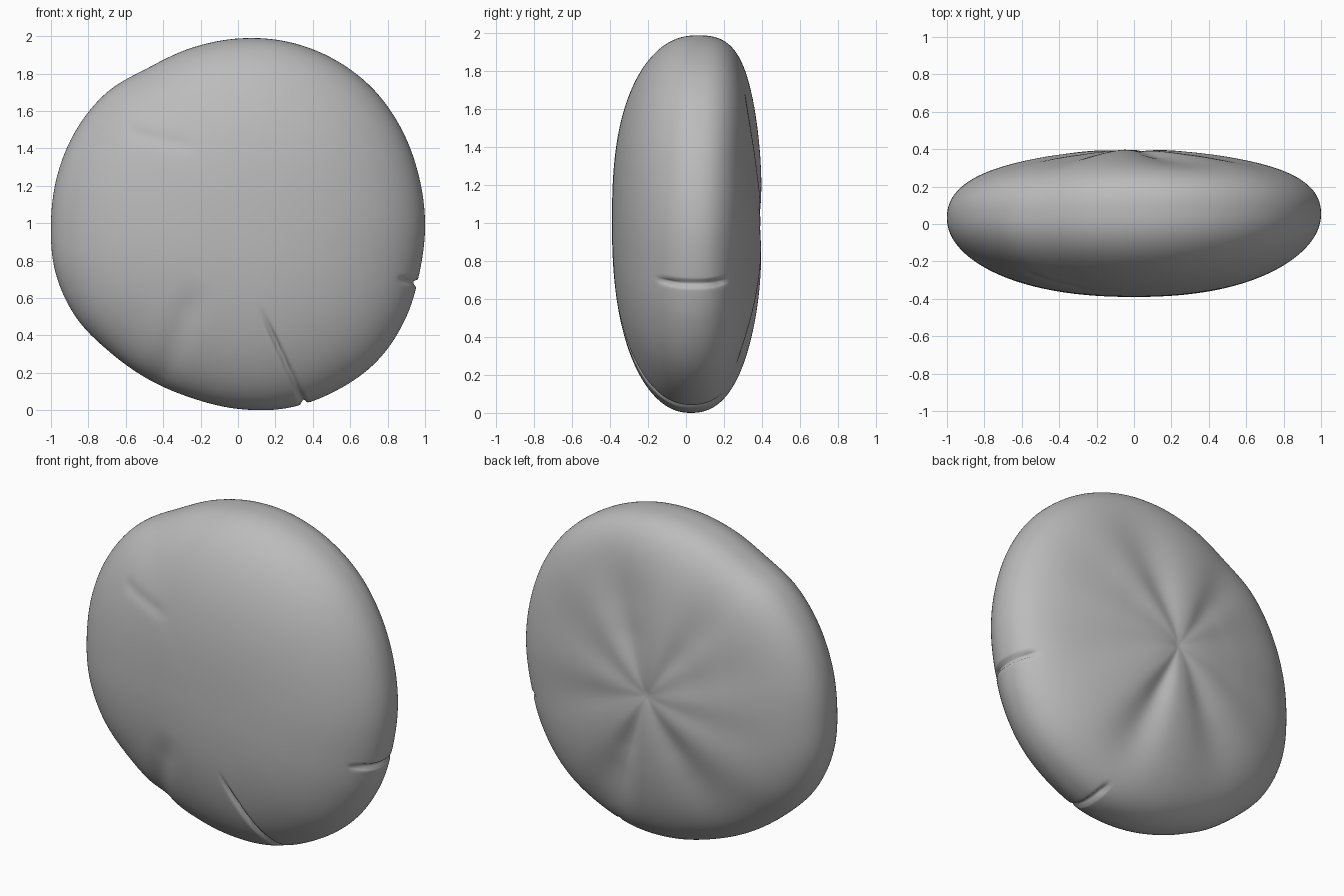
import bpy, bmesh
from math import sin, cos, pi, atan2, exp, degrees, hypot

cube = bpy.data.objects.get("Cube")
if cube:
    bpy.data.objects.remove(cube)

# Outline radius every 15 degrees, counter-clockwise from +x, about (0, 1)
OUTLINE = [1.0, 1.0, 1.01, 1.02, 1.018, 1.008, .99, .972, .962, .992, 1.0, 1.0,
           1.0, 1.01, 1.0, .97, .96, .964, .99, 1.02, 1.035, 1.045, 1.03, 1.005]
# Soft radial folds on the back: angle, angular width, depth
BACK_FOLDS = [(70, 18, .04), (125, 12, .022), (152, 20, .02), (190, 14, .012),
              (238, 17, .03), (292, 11, .04), (345, 16, .015), (30, 20, .02)]
# Creases on the front and rim: start, end, width, depth, y limits
CREASES = [((.11, .57), (.38, -.02), .012, .028, -1, .2),
           ((.84, .71), (1.05, .66), .012, .028, -.24, .26),
           ((-.2, .72), (-.4, .2), .08, .014, -1, 0),
           ((-.2, 1.4), (-.54, 1.48), .04, .007, -1, 0)]


def outline(a):
    """Smooth periodic interpolation of the outline."""
    t = a / 15 % len(OUTLINE)
    i, f = int(t), t % 1
    p, q, r, s = (OUTLINE[(i + k) % len(OUTLINE)] for k in (-1, 0, 1, 2))
    return q + .5 * f * (r - p + f * (2*p - 5*q + 4*r - s + f * (3*(q - r) + s - p)))


def smooth(t):
    t = max(0, min(1, t))
    return t * t * (3 - 2 * t)


def crease_depth(co, a, b, width, depth, low, high):
    """Groove along a line in the front plane, fading in at its start."""
    dx, dz = b[0] - a[0], b[1] - a[1]
    t = ((co.x - a[0]) * dx + (co.z - a[1]) * dz) / (dx * dx + dz * dz)
    c = max(0, min(1, t))
    dist = hypot(co.x - a[0] - c * dx, co.z - a[1] - c * dz)
    window = smooth((co.y - low) / .08) * smooth((high - co.y) / .08)
    return depth * exp(-(dist / width) ** 2) * smooth(t / .4) * window


def fold_depth(rho, angle):
    """Pinched centre and radial folds on the back."""
    d = .018 * exp(-rho / .08) + .008 * exp(-(rho / .2) ** 2)
    reach = smooth(rho / .4) * smooth((1.03 - rho) / .5)
    for a, width, depth in BACK_FOLDS:
        off = (angle - a + 180) % 360 - 180
        d += depth * reach * exp(-(off / width) ** 2)
    return d


# Cushion body: a sphere with its poles at front and back, reshaped
bm = bmesh.new()
SEGMENTS, RINGS = 440, 180
bmesh.ops.create_uvsphere(bm, u_segments=SEGMENTS, v_segments=RINGS, radius=1)
polar = {}
for v in bm.verts:
    angle = degrees(atan2(v.co.y, v.co.x))
    lat = atan2(v.co.z, hypot(v.co.x, v.co.y))
    across, up = cos(angle * pi / 180), sin(angle * pi / 180)
    power = 2.15 + (.35 if up > 0 else .1) * up * up  # fuller toward the top
    rho = max(0, cos(lat)) ** (2 / power)
    depth = abs(sin(lat)) ** (2 / power) * (.405 if lat > 0 else -.39)
    r = rho * outline(angle)
    rim = (.045 + .02 * up + .01 * across) * rho ** 3  # rim sits behind centre
    v.co = (r * across, depth + rim, 1 + r * up)
    polar[v] = (rho, angle, lat)
if bm.calc_volume(signed=True) < 0:
    bmesh.ops.reverse_faces(bm, faces=bm.faces)
bm.normal_update()

# Press in the folds and creases along the surface normals
moves = []
for v in bm.verts:
    rho, angle, lat = polar[v]
    d = sum(crease_depth(v.co, *c) for c in CREASES)
    if lat > 0:
        d += fold_depth(rho, angle)
    moves.append((v, v.normal * d))
for v, move in moves:
    v.co -= move
lowest = min(v.co.z for v in bm.verts)
for v in bm.verts:
    v.co.z -= lowest

mesh = bpy.data.meshes.new("cushion_body")
bm.to_mesh(mesh)
bm.free()
body = bpy.data.objects.new("cushion_body", mesh)
bpy.context.collection.objects.link(body)
for face in mesh.polygons:
    face.use_smooth = True

grey = bpy.data.materials.new("plain_grey")
grey.use_nodes = True
grey.diffuse_color = (.5, .5, .5, 1)
grey.node_tree.nodes["Principled BSDF"].inputs["Base Color"].default_value = (.5, .5, .5, 1)
mesh.materials.append(grey)
